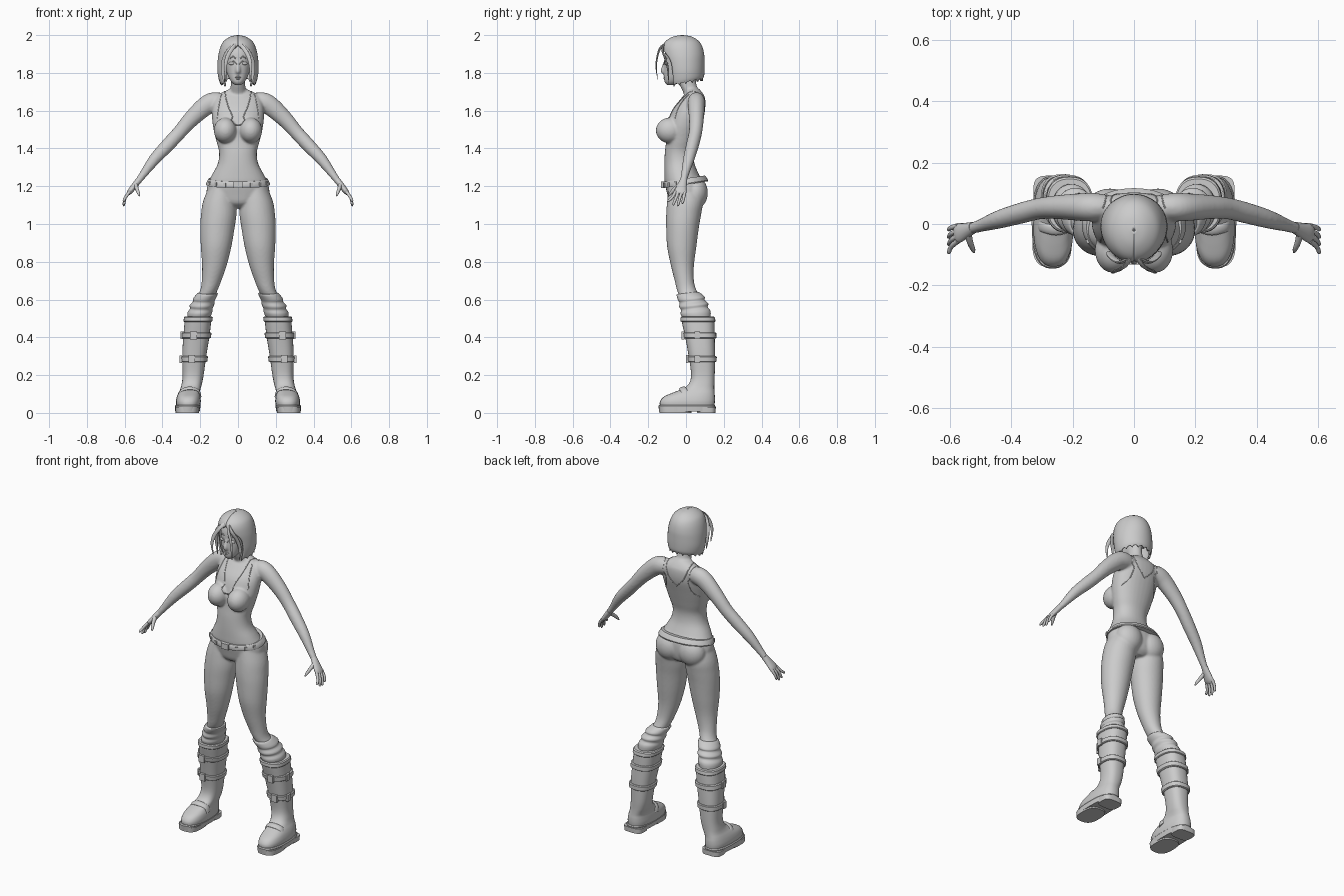
import bpy, bmesh, math
from mathutils import Vector, Matrix

SIDES = (1, -1)

def crom(keys, steps):
    """Smooth interpolation through tuples of equal length."""
    out = []
    for i in range(len(keys) - 1):
        p0, p1, p2, p3 = (keys[max(i - 1, 0)], keys[i], keys[i + 1], keys[min(i + 2, len(keys) - 1)])
        for k in range(steps):
            t = k / steps
            out.append(tuple(0.5 * (2*b + (c - a)*t + (2*a - 5*b + 4*c - d)*t*t + (3*b - a - 3*c + d)*t**3)
                             for a, b, c, d in zip(p0, p1, p2, p3)))
    return out + [tuple(keys[-1])]

def skin(bm, rings, closed=True):
    vs = [[bm.verts.new(p) for p in r] for r in rings]
    n = len(vs[0])
    for a, b in zip(vs, vs[1:]):
        for i in range(n if closed else n - 1):
            j = (i + 1) % n
            bm.faces.new((a[i], a[j], b[j], b[i]))
    if closed:
        bm.faces.new(vs[0][::-1])
        bm.faces.new(vs[-1])

def slab(bm, keys, s=1, n=32, p=2.0, steps=4, tilt=0.0):
    """Horizontal slices: (z, x_inner, x_outer, y_front, y_back)."""
    rings = []
    for z, x0, x1, y0, y1 in crom(keys, steps):
        ring = []
        for i in range(n):
            c, d = math.cos(math.tau*i/n), math.sin(math.tau*i/n)
            x = (x0 + x1)/2 + (x1 - x0)/2*math.copysign(abs(c)**(2/p), c)
            dy = (y1 - y0)/2*math.copysign(abs(d)**(2/p), d)
            ring.append((s*x, (y0 + y1)/2 + dy, z + tilt*dy))
        rings.append(ring)
    skin(bm, rings)

def tube(bm, keys, s=1, n=16, steps=4):
    """Elliptic tube along a path: (x, y, z, radius_a, radius_b)."""
    ks = crom(keys, steps)
    pts = [Vector(k[:3]) for k in ks]
    rings, a = [], None
    for i, k in enumerate(ks):
        t = (pts[min(i + 1, len(pts) - 1)] - pts[max(i - 1, 0)]).normalized()
        if a is None:
            a = Vector((0, 1, 0)) if abs(t.y) < 0.8 else Vector((1, 0, 0))
        a = (a - t*a.dot(t)).normalized()
        b = t.cross(a)
        ring = [pts[i] + a*k[3]*math.cos(math.tau*j/n) + b*k[4]*math.sin(math.tau*j/n) for j in range(n)]
        rings.append([(s*v.x, v.y, v.z) for v in ring])
    skin(bm, rings)

def ball(bm, c, r, s=1):
    m = Matrix.Translation((s*c[0], c[1], c[2])) @ Matrix.Diagonal((*r, 1))
    bmesh.ops.create_uvsphere(bm, u_segments=24, v_segments=16, radius=1, matrix=m)

def box(bm, c, d, s=1, rz=0.0):
    m = Matrix.Translation((s*c[0], c[1], c[2])) @ Matrix.Rotation(s*rz, 4, 'Z') @ Matrix.Diagonal((*d, 1))
    bmesh.ops.create_cube(bm, size=1, matrix=m)

def finish(name, bm, angle=50):
    bmesh.ops.recalc_face_normals(bm, faces=bm.faces[:])
    me = bpy.data.meshes.new(name)
    bm.to_mesh(me)
    bm.free()
    ob = bpy.data.objects.new(name, me)
    bpy.context.collection.objects.link(ob)
    bpy.ops.object.select_all(action='DESELECT')
    ob.select_set(True)
    bpy.context.view_layer.objects.active = ob
    bpy.ops.object.shade_smooth_by_angle(angle=math.radians(angle))
    return ob

# Body: overlapping volumes fused into one smooth skin
bm = bmesh.new()
torso = [(1.085, .05, -.05, .06), (1.11, .12, -.085, .085), (1.16, .165, -.1, .095), (1.22, .157, -.113, .092),
         (1.26, .138, -.115, .07), (1.32, .107, -.115, .045), (1.38, .1, -.112, .04), (1.44, .115, -.105, .055),
         (1.52, .133, -.1, .078), (1.6, .138, -.075, .1), (1.66, .125, -.03, .102), (1.69, .095, -.005, .09),
         (1.715, .045, 0, .07)]
slab(bm, [(z, -w, w, f, b) for z, w, f, b in torso], p=2.2)
neck = [(1.64, .05, 0, .09), (1.69, .045, -.012, .075), (1.74, .038, -.035, .055), (1.8, .04, -.05, .05)]
slab(bm, [(z, -w, w, f, b) for z, w, f, b in neck])
head = [(1.735, .016, -.1, -.06), (1.75, .034, -.113, -.035), (1.775, .049, -.117, 0), (1.81, .063, -.117, .045),
        (1.85, .073, -.116, .07), (1.9, .077, -.113, .075), (1.94, .068, -.098, .062), (1.968, .045, -.07, .04),
        (1.98, .015, -.03, .01)]
slab(bm, [(z, -w, w, f, b) for z, w, f, b in head], p=2.15)
tube(bm, [(0, -.108, 1.862, .008, .008), (0, -.122, 1.825, .01, .01), (0, -.122, 1.808, .012, .013),
          (0, -.112, 1.798, .008, .008)])
leg = [(1.2, .02, .153, -.09, .08), (1.12, .01, .185, -.1, .09), (1.05, .008, .196, -.105, .08),
       (.98, .018, .2, -.105, .068), (.88, .035, .197, -.1, .055), (.78, .06, .19, -.08, .042),
       (.7, .088, .192, -.06, .042), (.65, .108, .2, -.048, .055), (.6, .13, .225, -.03, .08),
       (.54, .145, .25, -.01, .1), (.45, .165, .265, .02, .12)]
arm = [(.06, .055, 1.645, .035, .04), (.125, .055, 1.646, .046, .052), (.175, .055, 1.622, .045, .051),
       (.25, .055, 1.553, .039, .043), (.31, .05, 1.485, .035, .037), (.37, .035, 1.42, .034, .036),
       (.44, .015, 1.345, .03, .031), (.5, -.005, 1.265, .021, .021), (.535, -.016, 1.218, .018, .016)]
for s in SIDES:
    slab(bm, leg, s)
    tube(bm, arm, s, 24)
    ball(bm, (.067, -.086, 1.495), (.061, .074, .068), s)
    ball(bm, (.078, .05, 1.165), (.082, .066, .085), s)
body = finish("body", bm)
rm = body.modifiers.new("fuse", 'REMESH')
rm.mode, rm.voxel_size, rm.use_smooth_shade = 'VOXEL', 0.0065, True
sm = body.modifiers.new("soften", 'SMOOTH')
sm.factor, sm.iterations = 0.5, 5

bpy.context.view_layer.update()
skin_eval = body.evaluated_get(bpy.context.evaluated_depsgraph_get())

def cord(bm, pts, r, s=1):
    """Thin tube laid onto the body surface."""
    path = []
    for p in crom(pts, 6):
        q = skin_eval.closest_point_on_mesh(Vector(p))[1]
        path.append((*q, r, r))
    tube(bm, path, s, 8, 1)

# Hands with fingers and thumb
bm = bmesh.new()
for s in SIDES:
    tube(bm, [(.525, -.012, 1.232, .019, .017), (.55, -.022, 1.2, .026, .016), (.572, -.03, 1.172, .032, .014),
              (.583, -.034, 1.158, .026, .008)], s)
    for ky, ty, tz in ((-.055, -.092, 1.118), (-.039, -.066, 1.1), (-.022, -.042, 1.096), (-.006, -.018, 1.108)):
        tube(bm, [(.574, ky, 1.172, .009, .009), (.596, (ky + ty)/2, 1.14, .008, .008),
                  (.604, ty, tz + .006, .0065, .0065), (.603, ty - .002, tz, .002, .002)], s, 10)
    tube(bm, [(.542, -.03, 1.208, .013, .012), (.535, -.06, 1.185, .011, .01), (.526, -.082, 1.162, .008, .008),
              (.522, -.093, 1.148, .003, .003)], s, 10)
finish("hands", bm)

# Face details
bm = bmesh.new()
for s in SIDES:
    ball(bm, (.032, -.102, 1.85), (.018, .012, .009), s)
finish("eyes", bm)
bm = bmesh.new()
for s in SIDES:
    cord(bm, [(.013, -.13, 1.848), (.032, -.13, 1.862), (.054, -.12, 1.852)], .003, s)
    cord(bm, [(.014, -.13, 1.877), (.035, -.13, 1.888), (.058, -.12, 1.876)], .003, s)
finish("eyelids_and_brows", bm)
bm = bmesh.new()
ball(bm, (0, -.109, 1.779), (.02, .011, .005))
ball(bm, (0, -.108, 1.77), (.016, .011, .006))
finish("lips", bm)

# Bob hair: open shell whose front edge widens around the face
bm = bmesh.new()
hair = [(2.0, .004, -.024, -.016, 0), (1.992, .04, -.068, .03, 0), (1.97, .074, -.106, .066, 0),
        (1.94, .092, -.124, .086, 4), (1.9, .103, -.126, .096, 36), (1.86, .108, -.12, .098, 50),
        (1.81, .109, -.112, .098, 52), (1.77, .103, -.104, .096, 50), (1.752, .096, -.097, .09, 48)]
rings, N = [], 48
ks = crom(hair, 4)
for r, (z, w, f, b, o) in enumerate(ks):
    o, ring = math.radians(max(o, 0)), []
    for i in range(N + 1):
        a = o + (math.tau - 2*o)*i/N
        low = max(0, (1.85 - z)/.1)
        tip = .012*(i % 4 == 0) if r == len(ks) - 1 else 0
        ring.append((w*math.sin(a), (f + b)/2 - (b - f)/2*math.cos(a), z - .018*low*math.cos(a) - tip))
    rings.append(ring)
skin(bm, rings, closed=False)
bob = finish("bob_hair", bm, 60)
so = bob.modifiers.new("thickness", 'SOLIDIFY')
so.thickness, so.offset = .01, -1

# Loose front strands
bm = bmesh.new()
for s in SIDES:
    tube(bm, [(.008, -.106, 1.955, .006, .01), (.03, -.137, 1.93, .005, .011), (.056, -.152, 1.885, .004, .011),
              (.067, -.158, 1.83, .003, .008), (.064, -.15, 1.765, .001, .002)], s, 10)
    tube(bm, [(.01, -.11, 1.95, .006, .012), (.045, -.124, 1.92, .006, .014), (.072, -.108, 1.87, .005, .014),
              (.08, -.094, 1.81, .005, .01), (.074, -.094, 1.745, .001, .002)], s, 10)
finish("front_strands", bm)

# Tank top edges laid on the skin
bm = bmesh.new()
for s in SIDES:
    cord(bm, [(0, -.12, 1.53), (.03, -.11, 1.575), (.06, -.06, 1.65), (.075, .02, 1.71), (.075, .09, 1.68),
              (.055, .11, 1.62), (0, .11, 1.56)], .0025, s)
    cord(bm, [(.1, .0, 1.71), (.105, -.04, 1.63), (.12, -.07, 1.56)], .0025, s)
    cord(bm, [(.1, .05, 1.71), (.085, .12, 1.62), (.1, .1, 1.54), (.13, .04, 1.5)], .0025, s)
finish("top_trim", bm)

# Low belt, with buckle and studs
bm = bmesh.new()
slab(bm, [(1.208, -.169, .169, -.122, .116), (1.214, -.17, .17, -.124, .117), (1.234, -.16, .16, -.124, .106),
          (1.24, -.155, .155, -.12, .1)], steps=1, n=48, p=2.1, tilt=.15)
finish("belt", bm, 35)
bm = bmesh.new()
box(bm, (0, -.125, 1.207), (.05, .014, .034))
for s in SIDES:
    for a in (25, 45, 65):
        r = math.radians(a)
        box(bm, (.165*math.sin(r), -.005 - .12*math.cos(r), 1.222 - .018*math.cos(r)), (.014, .012, .022), s, r)
finish("buckle_and_studs", bm)

# Folded leg warmers rising out of the boots
bm = bmesh.new()
warm = [(.635, .112, .208, -.044, .062), (.63, .107, .217, -.05, .072), (.605, .118, .238, -.042, .1),
        (.59, .125, .238, -.034, .098), (.57, .126, .256, -.036, .118), (.552, .135, .254, -.026, .115),
        (.53, .137, .268, -.028, .13), (.49, .155, .265, -.005, .13)]
for s in SIDES:
    slab(bm, warm, s, steps=3, tilt=.12)
finish("leg_warmers", bm)

# Tall boots
boot = [(.035, .2, .327, -.138, .15), (.06, .197, .329, -.138, .153), (.085, .199, .324, -.118, .153),
        (.105, .202, .316, -.075, .151), (.125, .199, .306, -.025, .15), (.15, .192, .299, .012, .15),
        (.2, .182, .293, .027, .152), (.3, .168, .295, .014, .154), (.4, .152, .29, -.004, .152),
        (.49, .141, .282, -.024, .15), (.51, .139, .28, -.022, .146)]
bm = bmesh.new()
for s in SIDES:
    slab(bm, boot, s, p=2.5)
finish("boots", bm)

def boot_at(z, grow):
    for a, b in zip(boot, boot[1:]):
        if a[0] <= z <= b[0]:
            t = (z - a[0])/(b[0] - a[0])
            q = [u + (v - u)*t for u, v in zip(a, b)]
            return (z, q[1] - grow, q[2] + grow, q[3] - grow, q[4] + grow)

bm = bmesh.new()
for s in SIDES:
    for z in (.285, .41):
        slab(bm, [boot_at(z - .016, .004), boot_at(z - .012, .009), boot_at(z + .012, .009),
                  boot_at(z + .016, .004)], s, p=2.5, steps=1)
    # instep strap and cuff rim
    tube(bm, [(.2, 0, .085, .02, .006), (.212, -.01, .118, .018, .007), (.255, -.02, .13, .018, .008),
              (.298, -.01, .118, .018, .007), (.314, 0, .085, .02, .006)], s, 12)
    slab(bm, [boot_at(.482, .002), boot_at(.486, .006), boot_at(.505, .006), boot_at(.51, .001)], s, p=2.5, steps=1)
finish("boot_straps", bm, 35)
bm = bmesh.new()
for s in SIDES:
    for z, x in ((.285, .245), (.41, .235)):
        q = boot_at(z, .012)
        box(bm, (x, q[3] + .002, z), (.036, .014, .042), s)
        box(bm, (q[2] - .004, .06, z), (.012, .03, .04), s)
finish("boot_buckles", bm)

# Soles and heel blocks
bm = bmesh.new()
for s in SIDES:
    slab(bm, [(.008, .203, .332, -.142, .152), (.036, .198, .334, -.146, .156), (.042, .202, .33, -.142, .152)],
         s, p=2.6, steps=1)
    slab(bm, [(0, .207, .326, .06, .156), (.03, .205, .328, .055, .158)], s, p=3.5, steps=1)
    slab(bm, [(0, .207, .33, -.14, .03), (.03, .203, .332, -.142, .03)], s, p=2.8, steps=1)
finish("soles", bm, 35)
